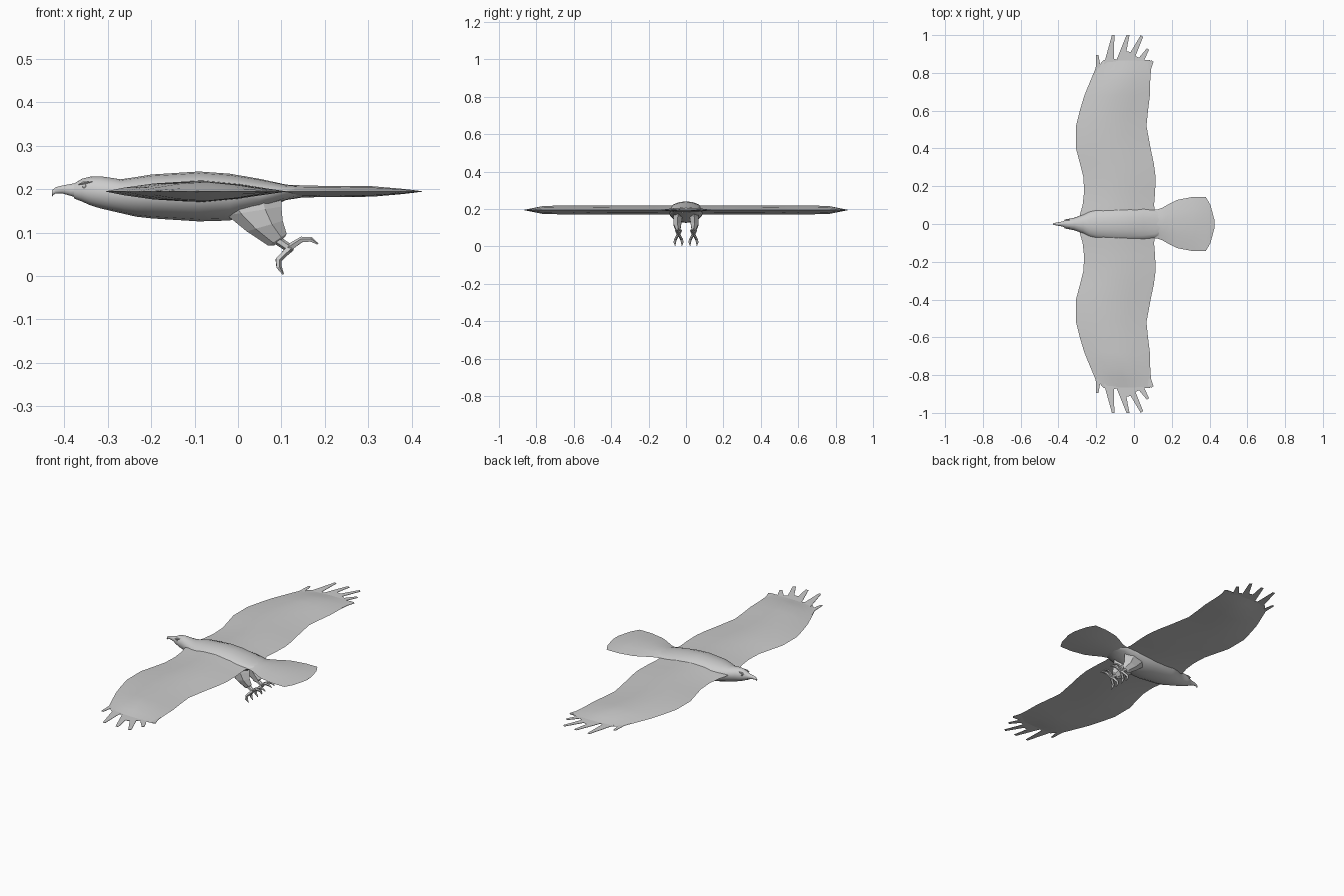
import bpy, bmesh
from math import sin, cos, pi, radians
from mathutils import Vector

ZW = 0.195  # height of the wing and tail plane


def finish(name, bm, smooth):
    bmesh.ops.remove_doubles(bm, verts=bm.verts, dist=1e-5)
    bmesh.ops.recalc_face_normals(bm, faces=bm.faces)
    me = bpy.data.meshes.new(name)
    bm.to_mesh(me)
    bm.free()
    ob = bpy.data.objects.new(name, me)
    bpy.context.collection.objects.link(ob)
    if smooth:
        bpy.ops.object.select_all(action='DESELECT')
        ob.select_set(True)
        bpy.context.view_layer.objects.active = ob
        bpy.ops.object.shade_smooth_by_angle(angle=radians(smooth))
    return ob


def loft(name, rings, smooth=0):
    """Skin a list of equal-length point rings and cap both ends."""
    bm = bmesh.new()
    rows = [[bm.verts.new(p) for p in r] for r in rings]
    n = len(rows[0])
    for a, b in zip(rows, rows[1:]):
        for i in range(n):
            j = (i + 1) % n
            bm.faces.new((a[i], a[j], b[j], b[i]))
    bm.faces.new(rows[0])
    bm.faces.new(rows[-1])
    return finish(name, bm, smooth)


def oval(x, top, bot, w, zc, n=16):
    pts = []
    for i in range(n):
        a = 2 * pi * i / n
        s = sin(a)
        pts.append((x, w * cos(a), zc + s * ((top - zc) if s > 0 else (zc - bot))))
    return pts


def tube(name, path, radii, n=5):
    """Faceted limb following a path."""
    pts = [Vector(p) for p in path]
    rings = []
    for i, p in enumerate(pts):
        d = (pts[min(i + 1, len(pts) - 1)] - pts[max(i - 1, 0)]).normalized()
        u = d.cross(Vector((0, 1, 0))).normalized()
        v = d.cross(u)
        rings.append([p + radii[i] * (u * cos(2 * pi * k / n) + v * sin(2 * pi * k / n))
                      for k in range(n)])
    return loft(name, rings)


# Body and head: x, top, bottom, half width, widest height
body = [(-.378, .213, .179, .014, .198), (-.36, .224, .172, .023, .198),
        (-.34, .229, .163, .029, .196), (-.317, .230, .156, .033, .194),
        (-.27, .223, .145, .05, .19), (-.235, .228, .137, .07, .19),
        (-.2, .234, .133, .082, .19), (-.09, .241, .126, .093, .19),
        (-.02, .236, .128, .092, .19), (.05, .224, .147, .086, .192),
        (.11, .211, .175, .074, .194), (.16, .206, .183, .05, .195)]
loft("body", [oval(*b) for b in body], 50)

# Hooked beak
beak = [(-.365, .217, .177, .017, .198), (-.385, .213, .184, .012, .198),
        (-.405, .209, .190, .009, .2), (-.42, .205, .190, .006, .198),
        (-.429, .198, .185, .003, .191), (-.426, .185, .182, .001, .183)]
loft("beak", [oval(*b, 10) for b in beak], 50)

# Tail fan: x, half width, half thickness
tail = [(.07, .074, .016), (.12, .076, .015), (.15, .086, .014), (.19, .109, .013),
        (.23, .128, .013), (.31, .143, .012), (.345, .143, .009), (.38, .143, .006),
        (.405, .10, .003), (.425, .025, .0004)]
rings = []
for x, w, t in tail:
    up = [(x, w * k, ZW + t * (1 - k * k)) for k in (-1, -.5, 0, .5, 1)]
    dn = [(x, w * k, ZW - t * (1 - k * k)) for k in (.5, 0, -.5)]
    rings.append(up + dn)
loft("tail", rings, 40)

# Wing stations: y, leading x, trailing x, half thickness
wing = [(0, -.285, .12, .026), (.055, -.285, .115, .026), (.1, -.272, .106, .024),
        (.17, -.264, .112, .023), (.25, -.268, .114, .023), (.32, -.286, .105, .023),
        (.4, -.307, .088, .023), (.52, -.307, .066, .023), (.6, -.287, .074, .023),
        (.68, -.263, .084, .023), (.76, -.23, .086, .022), (.82, -.205, .09, .010),
        (.868, -.16, .085, .0005)]
# Fingered feather outline at the wing tip (x, y)
feathers = [(-.22, .78), (-.203, .82), (-.2, .895), (-.188, .895), (-.176, .825),
            (-.165, .825), (-.117, 1), (-.104, 1), (-.106, .875), (-.092, .87),
            (-.04, 1), (-.024, 1), (-.04, .915), (-.018, .91), (.036, 1), (.048, .99),
            (.008, .89), (.026, .88), (.068, .93), (.08, .922), (.05, .86), (.062, .845),
            (.092, .868), (.103, .858), (.09, .82), (.086, .78)]

for s, side in ((-1, "left"), (1, "right")):
    rings = []
    for y, a, b, t in wing:
        prof = [(0, 0), (.12, .38), (.3, .8), (.5, 1), (.72, .68), (1, 0),
                (.72, -.68), (.5, -1), (.3, -.8), (.12, -.38)]
        rings.append([(a + (b - a) * u, s * y, ZW + t * v) for u, v in prof])
    loft(side + "_wing", rings, 40)

    bm = bmesh.new()
    f = bm.faces.new([bm.verts.new((x, s * y, ZW - .001)) for x, y in feathers])
    ext = bmesh.ops.extrude_face_region(bm, geom=[f], use_keep_orig=True)
    bmesh.ops.translate(bm, vec=(0, 0, .002),
                        verts=[v for v in ext["geom"] if isinstance(v, bmesh.types.BMVert)])
    finish(side + "_wing_tip_feathers", bm, 0)

    # Brow ridge over the eye
    loft(side + "_brow", [oval(x, z + h, z - h, w, z, 6) for x, z, h, w in
                          ((-.368, .211, .001, .002), (-.356, .215, .004, .005),
                           (-.335, .218, .002, .002))]).location.y = s * .021
    bpy.ops.mesh.primitive_uv_sphere_add(segments=10, ring_count=6, radius=.005,
                                         location=(-.354, s * .0215, .207))
    bpy.context.object.name = side + "_eye"

    # Feathered thigh: front point, back point, half width, centre y
    thigh = [((-.045, .165), (.10, .175), .026, .042), ((-.025, .14), (.1, .16), .027, .044),
             ((.02, .103), (.103, .127), .023, .046), ((.07, .07), (.112, .098), .012, .042),
             ((.083, .07), (.108, .09), .006, .041)]
    rings = []
    for (x0, z0), (x1, z1), w, cy in thigh:
        rings.append([(x0 + (x1 - x0) * u, s * (cy + w * v), z0 + (z1 - z0) * u)
                      for u, v in ((0, 0), (.25, .85), (.7, .9), (1, 0), (.7, -.9), (.25, -.85))])
    loft(side + "_thigh", rings)

    # Shank, toes and talons
    y = s * .04
    tube(side + "_shank", [(.08, y, .09), (.105, y, .073), (.124, y, .06)], [.011, .010, .010], 6)
    for k in (-1, 1):
        tube(f"{side}_front_toe_{k + 2}",
             [(.122, y, .066), (.108, y + k * .009, .053), (.093, y + k * .017, .037),
              (.094, y + k * .02, .021), (.104, y + k * .018, .004)],
             [.009, .008, .008, .007, .002])
        tube(f"{side}_rear_toe_{k + 2}",
             [(.115, y, .063), (.13, y + k * .006, .073), (.147, y + k * .012, .084),
              (.168, y + k * .014, .084), (.184, y + k * .013, .074)],
             [.009, .008, .007, .006, .002])
